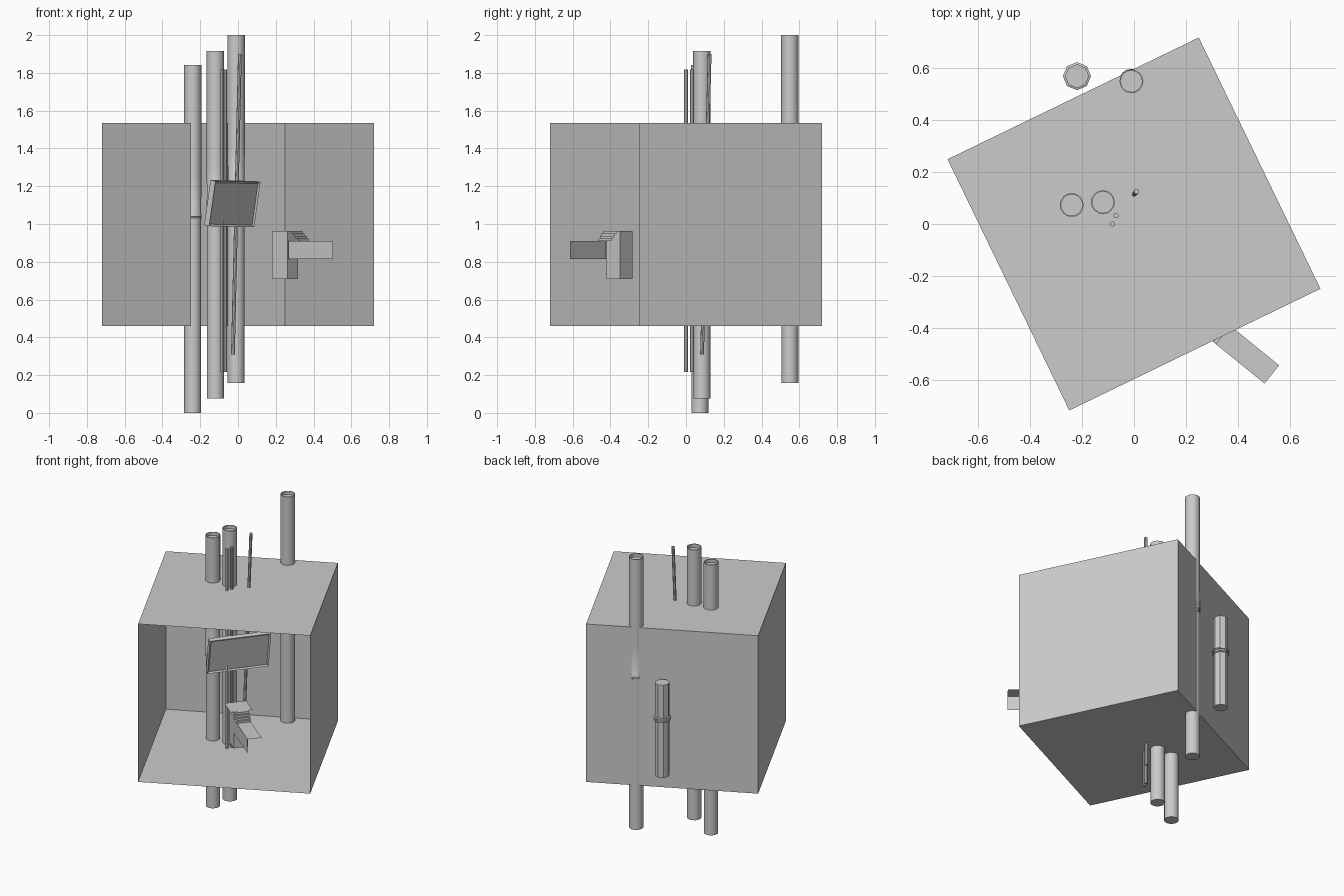
import bpy, bmesh, math
from mathutils import Vector, Matrix

if "Cube" in bpy.data.objects:
    bpy.data.objects.remove(bpy.data.objects["Cube"])


def make_object(name, bm, smooth=False):
    bmesh.ops.remove_doubles(bm, verts=bm.verts, dist=1e-5)
    bmesh.ops.recalc_face_normals(bm, faces=bm.faces)
    mesh = bpy.data.meshes.new(name)
    bm.to_mesh(mesh)
    bm.free()
    ob = bpy.data.objects.new(name, mesh)
    bpy.context.collection.objects.link(ob)
    if smooth:
        bpy.ops.object.select_all(action='DESELECT')
        bpy.context.view_layer.objects.active = ob
        ob.select_set(True)
        bpy.ops.object.shade_smooth_by_angle(angle=math.radians(35))
    return ob


def lathe(name, profile, sides, loc, smooth=False):
    """Revolve (radius, height) points about a vertical axis."""
    bm = bmesh.new()
    rings = [[bm.verts.new((loc[0] + r * math.cos(2 * math.pi * i / sides),
                            loc[1] + r * math.sin(2 * math.pi * i / sides),
                            loc[2] + z)) for i in range(sides)] for r, z in profile]
    for a, b in zip(rings, rings[1:]):
        for i in range(sides):
            j = (i + 1) % sides
            bm.faces.new((a[i], a[j], b[j], b[i]))
    bm.faces.new(rings[0])
    bm.faces.new(rings[-1])
    return make_object(name, bm, smooth)


def rod(name, a, b, r):
    a, b = Vector(a), Vector(b)
    d = b - a
    m = Matrix.Translation((a + b) / 2) @ d.to_track_quat('Z', 'Y').to_matrix().to_4x4()
    bm = bmesh.new()
    bmesh.ops.create_cone(bm, cap_ends=True, segments=8, radius1=r, radius2=r,
                          depth=d.length, matrix=m)
    return make_object(name, bm, True)


def quad(bm, pts, m):
    bm.faces.new([bm.verts.new(m @ Vector(p)) for p in pts])


# Thin-walled case, open at the front
bm = bmesh.new()
bmesh.ops.create_cube(bm, size=1.076, matrix=Matrix.Translation((0, 0, 0.997))
                      @ Matrix.Rotation(math.radians(25.85), 4, 'Z'))
bm.normal_update()
front = min(bm.faces, key=lambda f: f.normal.y)
bmesh.ops.delete(bm, geom=[front], context='FACES_ONLY')
make_object("open_case", bm)

# Three tall tubes with a joint collar and a recessed top
tube = [(.045, 0), (.045, 1.02), (.048, 1.022), (.048, 1.032), (.045, 1.034),
        (.045, 1.038), (.048, 1.04), (.048, 1.05), (.045, 1.055), (.046, 1.25),
        (.046, 1.842), (.041, 1.842), (.041, 1.82)]
for i, loc in enumerate([(-.24, .073, 0), (-.12, .084, .075), (-.01, .55, .158)]):
    lathe(f"tall_tube_{i + 1}", tube, 16, loc, True)

# Thin rods
rod("thin_rod_1", (-.083, 0, .217), (-.083, 0, 1.818), .01)
rod("thin_rod_2", (-.069, .032, .217), (-.069, .032, 1.818), .01)
rod("leaning_rod", (-.027, .085, .31), (.01, .125, 1.9), .01)

# Octagonal canister behind the back wall
lathe("octagonal_canister",
      [(.045, .575), (.045, .95), (.054, .953), (.054, .961), (.048, .963),
       (.048, .968), (.054, .97), (.054, .978), (.046, .981), (.046, 1.207)],
      8, (-.22, .57, 0))

# Tilted display panel: local x = width, y = up, z = towards the viewer
top_left = Vector((-.119, -.132, 1.227))
u = Vector((.238, .318, -.005)).normalized()
up = Vector((.016, -.044, .237))
up = (up - u * up.dot(u) * .6).normalized()
n = u.cross(up).normalized()
up = n.cross(u)
centre = top_left + u * .199 - up * .121 - n * .017
basis = Matrix((u, up, n)).transposed().to_4x4()
bm = bmesh.new()
bmesh.ops.create_cube(bm, size=1, matrix=Matrix.Translation(centre) @ basis
                      @ Matrix.Diagonal((.397, .242, .034, 1)))
bm.normal_update()
face = max(bm.faces, key=lambda f: f.normal.dot(n))
bmesh.ops.inset_region(bm, faces=[face], thickness=.014)
bmesh.ops.translate(bm, verts=face.verts, vec=-n * .008)
make_object("display_panel", bm)

# Bracket, in a local frame: x along the arm, y across it
frame = Matrix.Translation((.25, -.352, 0)) @ Matrix.Rotation(math.radians(-39), 4, 'Z')
w = .045

bm = bmesh.new()
bmesh.ops.create_cube(bm, size=1, matrix=frame @ Matrix.Translation((0, 0, .837))
                      @ Matrix.Diagonal((.104, 2 * w, .254, 1)))
make_object("bracket_post", bm)

bm = bmesh.new()
quad(bm, [(-.07, -.07, .966), (.07, -.07, .966), (.07, .07, .966), (-.07, .07, .966)], frame)
make_object("bracket_cap", bm)

# Little flight of steps from the cap down to the arm
bm = bmesh.new()
steps = 4
for i in range(steps):
    x0, x1 = .066 + .014 * i, .066 + .014 * (i + 1)
    z0, z1 = .964 - .0135 * i, .964 - .0135 * (i + 1)
    quad(bm, [(x0, -w, z0), (x1, -w, z0), (x1, w, z0), (x0, w, z0)], frame)
    quad(bm, [(x1, -w, z0), (x1, -w, z1), (x1, w, z1), (x1, w, z0)], frame)
make_object("bracket_steps", bm)

# L-section arm: flat top sheet and one hanging side sheet
bm = bmesh.new()
quad(bm, [(.06, -w, .91), (.362, -w, .91), (.362, w, .91), (.06, w, .91)], frame)
quad(bm, [(.06, -w, .91), (.362, -w, .91), (.362, -w, .815), (.06, -w, .815)], frame)
make_object("bracket_arm", bm)
